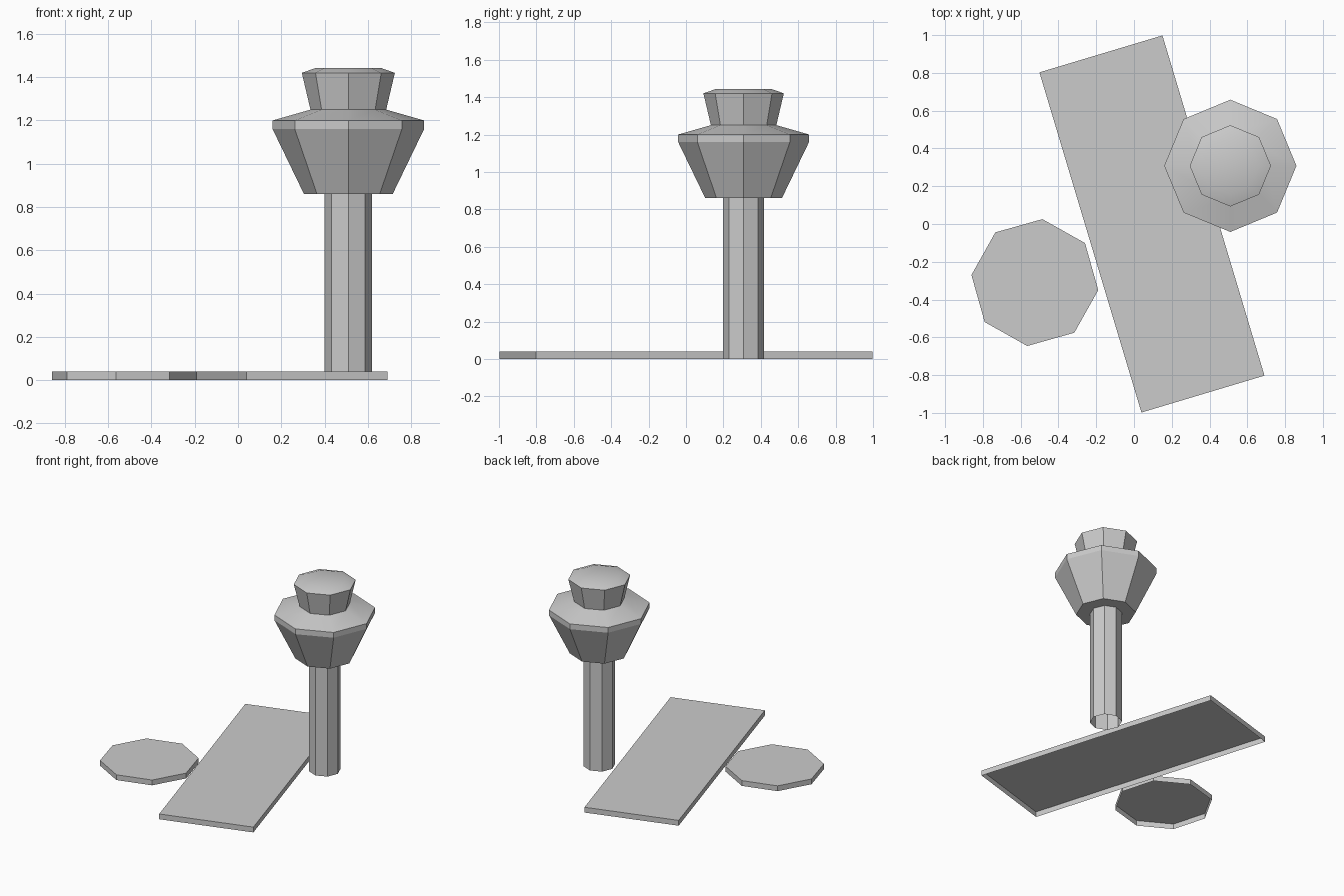
import bpy
from math import cos, sin, pi, radians

if "Cube" in bpy.data.objects:
    bpy.data.objects.remove(bpy.data.objects["Cube"])


def add_object(name, verts, faces, location, turn=0.0):
    mesh = bpy.data.meshes.new(name)
    mesh.from_pydata(verts, [], faces)
    mesh.update()
    obj = bpy.data.objects.new(name, mesh)
    bpy.context.collection.objects.link(obj)
    obj.location = location
    obj.rotation_euler.z = turn
    return obj


def lathe(name, profile, location, turn=0.0, sides=8):
    """Spin (radius, z) points around z, open below and capped on top."""
    verts = [(r * cos(2 * pi * i / sides), r * sin(2 * pi * i / sides), z)
             for r, z in profile for i in range(sides)]
    faces = []
    for k in range(len(profile) - 1):
        for i in range(sides):
            j = (i + 1) % sides
            a, b = k * sides, (k + 1) * sides
            faces.append((a + i, a + j, b + j, b + i))
    top = (len(profile) - 1) * sides
    faces.append(tuple(range(top, top + sides)))
    return add_object(name, verts, faces, location, turn)


# Control tower: column, flared deck, cabin and shallow roof
tower = lathe("control_tower", [
    (0.11, 0.0), (0.11, 0.86),
    (0.205, 0.86), (0.35, 1.16), (0.35, 1.20),
    (0.175, 1.25), (0.215, 1.42), (0.15, 1.443),
], (0.51, 0.308, 0))
bpy.context.view_layer.objects.active = tower
tower.select_set(True)
bpy.ops.object.shade_smooth_by_angle(angle=radians(24))

# Octagonal landing pad, open underneath
lathe("landing_pad", [(0.338, 0.0), (0.338, 0.04)],
      (-0.525, -0.31, 0), radians(-6.8))

# Runway slab, open underneath
hx, hy, h = 0.34, 0.94, 0.04
corners = [(-hx, -hy), (hx, -hy), (hx, hy), (-hx, hy)]
slab_verts = [(x, y, z) for z in (0, h) for x, y in corners]
slab_faces = [(i, (i + 1) % 4, (i + 1) % 4 + 4, i + 4) for i in range(4)]
add_object("runway", slab_verts, slab_faces + [(4, 5, 6, 7)],
           (0.095, 0, 0), radians(16.7))
